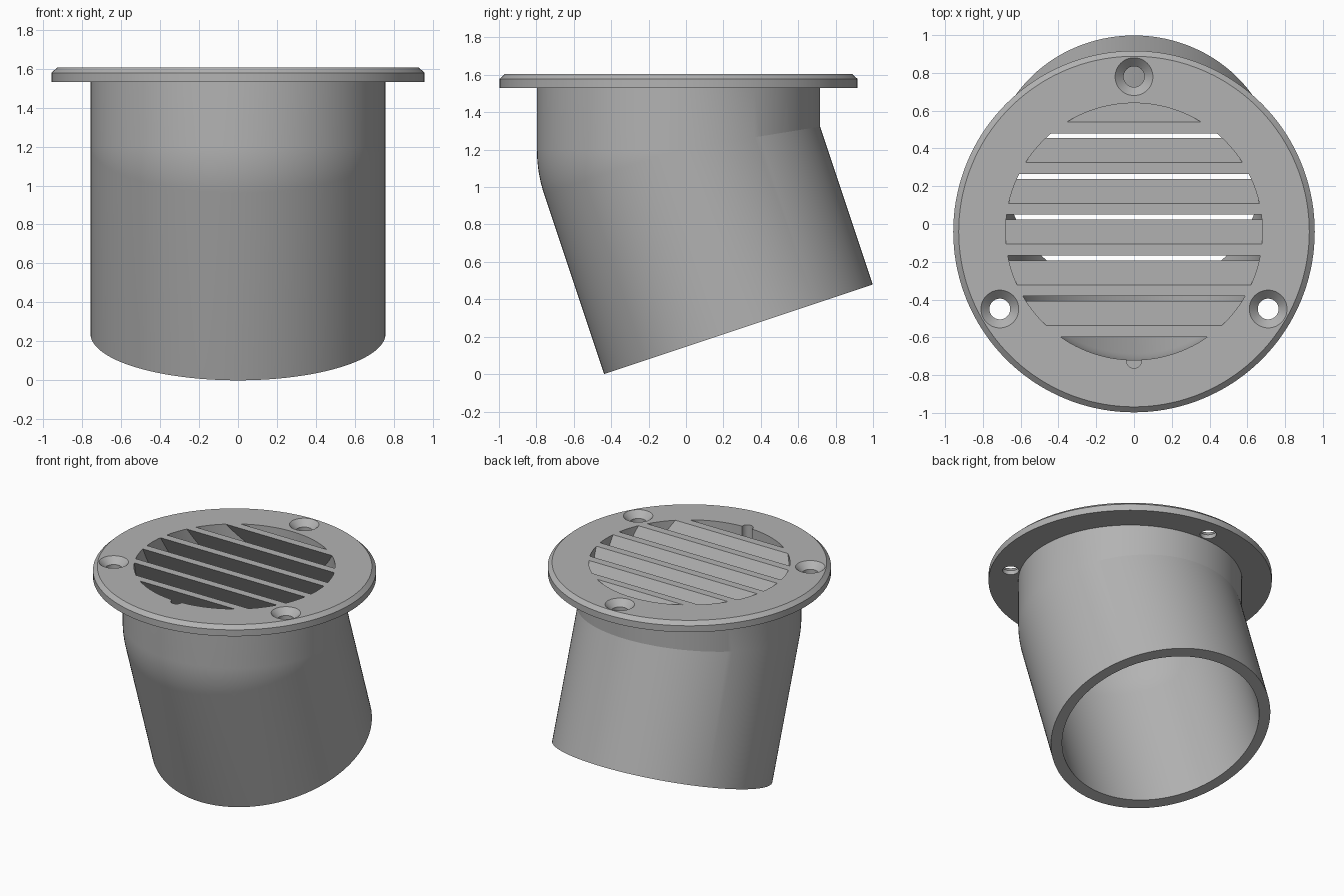
import bpy, bmesh, math
from mathutils import Vector

if "Cube" in bpy.data.objects:
    bpy.data.objects.remove(bpy.data.objects["Cube"])

CY = -0.04                      # centre line of the flange in y
R_OUT, R_IN, R_RIM = 0.757, 0.68, 0.957
Z_TOP, Z_UNDER, Z_BEND = 1.605, 1.53, 1.20
TILT = math.atan2(0.48, 1.44)   # lean of the lower pipe
LOWER = 1.012                   # length of the lower pipe along its axis
SEG, ARC = 144, 10

grey = bpy.data.materials.new("light_grey")
grey.diffuse_color = (0.45, 0.45, 0.45, 1)
grey.use_nodes = True
grey.node_tree.nodes["Principled BSDF"].inputs["Base Color"].default_value = grey.diffuse_color


def new_object(name, bm):
    bmesh.ops.recalc_face_normals(bm, faces=bm.faces)
    mesh = bpy.data.meshes.new(name)
    bm.to_mesh(mesh)
    bm.free()
    mesh.materials.append(grey)
    ob = bpy.data.objects.new(name, mesh)
    bpy.context.collection.objects.link(ob)
    return ob


def lathe(name, profile, x, y, seg):
    """Solid of revolution; the profile runs from axis to axis."""
    bm = bmesh.new()
    rings = [[bm.verts.new((x + r * math.cos(2 * math.pi * i / seg),
                            y + r * math.sin(2 * math.pi * i / seg), z))
              for i in range(seg)] for r, z in profile]
    for a, b in zip(rings, rings[1:]):
        for i in range(seg):
            j = (i + 1) % seg
            bm.faces.new((a[i], a[j], b[j], b[i]))
    bm.faces.new(rings[0])
    bm.faces.new(rings[-1])
    return new_object(name, bm)


def boolean(ob, cutter, op):
    bpy.context.view_layer.objects.active = ob
    mod = ob.modifiers.new("cut", 'BOOLEAN')
    mod.operation, mod.object, mod.solver = op, cutter, 'EXACT'
    bpy.ops.object.modifier_apply(modifier=mod.name)
    bpy.data.objects.remove(cutter)


def smooth(ob):
    bpy.ops.object.select_all(action='DESELECT')
    ob.select_set(True)
    bpy.context.view_layer.objects.active = ob
    bpy.ops.object.shade_smooth_by_angle(angle=math.radians(10))


def pipe_column(r, ang):
    """Points down one wall line: ball joint in front, mitre at the back, then the end."""
    x, o = r * math.cos(ang), r * math.sin(ang)
    pts = []
    for k in range(ARC + 1):
        if o < 0:
            a = TILT * k / ARC
            pts.append((x, CY + o * math.cos(a), Z_BEND + o * math.sin(a)))
        else:
            pts.append((x, CY + o, Z_BEND + o * math.tan(TILT / 2)))
    c, s = math.cos(TILT), math.sin(TILT)
    pts.append((x, CY + o * c + LOWER * s, Z_BEND + o * s - LOWER * c))
    return pts


# Flange and bent pipe as one closed shell
bm = bmesh.new()
columns = []
for i in range(SEG):
    ang = 2 * math.pi * i / SEG
    ring = lambda r, z: (r * math.cos(ang), CY + r * math.sin(ang), z)
    pts = pipe_column(R_IN, ang)[::-1]
    pts += [ring(R_IN, Z_TOP), ring(0.928, Z_TOP), ring(R_RIM, 1.578),
            ring(R_RIM, Z_UNDER), ring(R_OUT, Z_UNDER)]
    pts += pipe_column(R_OUT, ang)
    columns.append([bm.verts.new(p) for p in pts])
n = len(columns[0])
for i in range(SEG):
    a, b = columns[i], columns[(i + 1) % SEG]
    for k in range(n):
        m = (k + 1) % n
        bm.faces.new((a[k], b[k], b[m], a[m]))
bmesh.ops.remove_doubles(bm, verts=bm.verts, dist=1e-5)
body = new_object("flanged_pipe", bm)

# Three countersunk screw holes
for deg in (90, 210, 330):
    t = math.radians(deg)
    cutter = lathe("screw_hole_cutter",
                   [(0.055, 1.45), (0.055, 1.56), (0.10, Z_TOP), (0.10, 1.7)],
                   0.82 * math.cos(t), CY + 0.82 * math.sin(t), 48)
    boolean(body, cutter, 'DIFFERENCE')

# Small drain notch at the front of the opening
notch = lathe("notch_cutter", [(0.04, 1.42), (0.04, 1.7)], 0, CY - R_IN - 0.003, 48)
boolean(body, notch, 'DIFFERENCE')
smooth(body)

# Slanted louvre slats, trimmed to the round opening
DEPTH, RUN = 0.225, 0.13
for k in range(6):
    y = 0.48 - 0.2155 * k
    section = [(y, Z_TOP), (y + 0.06, Z_TOP),
               (y + 0.06 + RUN, Z_TOP - DEPTH), (y + RUN, Z_TOP - DEPTH)]
    bm = bmesh.new()
    face = bm.faces.new([bm.verts.new((-0.8, py, pz)) for py, pz in section])
    ext = bmesh.ops.extrude_face_region(bm, geom=[face])
    bmesh.ops.translate(bm, vec=Vector((1.6, 0, 0)),
                        verts=[v for v in ext["geom"] if isinstance(v, bmesh.types.BMVert)])
    slat = new_object(f"louvre_slat_{k + 1}", bm)
    trim = lathe("slat_trim", [(R_IN + 0.001, 1.2), (R_IN + 0.001, 1.8)], 0, CY, SEG)
    boolean(slat, trim, 'INTERSECT')
    smooth(slat)
